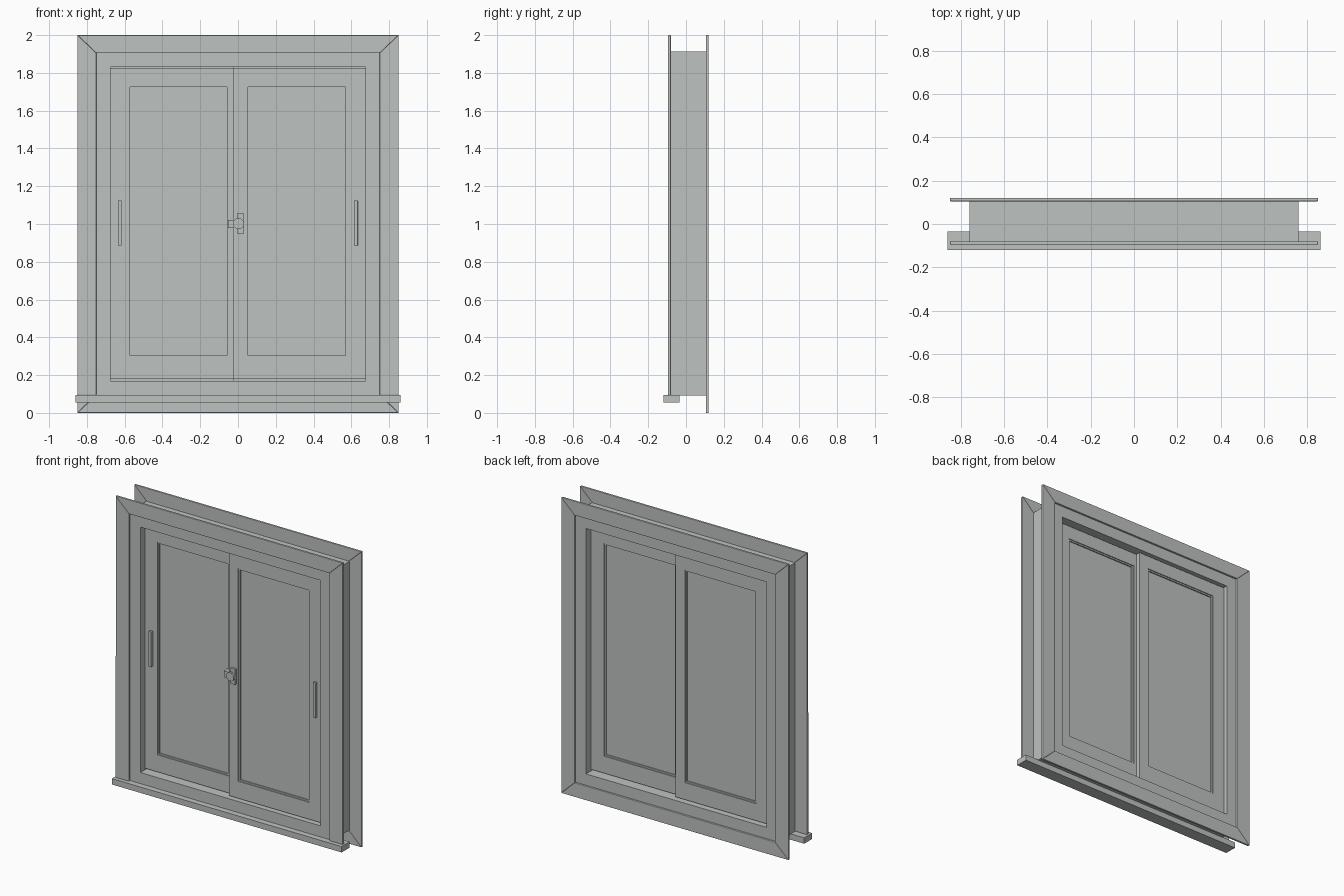
import bpy, bmesh, math
from mathutils import Matrix, Vector

if "Cube" in bpy.data.objects:
    bpy.data.objects.remove(bpy.data.objects["Cube"], do_unlink=True)

# One painted finish for the whole window
paint = bpy.data.materials.new("pale_grey_paint")
paint.use_nodes = True
grey = (0.51, 0.54, 0.525, 1)
paint.diffuse_color = grey
paint.node_tree.nodes["Principled BSDF"].inputs["Base Color"].default_value = grey


def finish(name, bm, bevel=0):
    bmesh.ops.recalc_face_normals(bm, faces=bm.faces)
    mesh = bpy.data.meshes.new(name)
    bm.to_mesh(mesh)
    bm.free()
    mesh.materials.append(paint)
    obj = bpy.data.objects.new(name, mesh)
    bpy.context.collection.objects.link(obj)
    if bevel:
        mod = obj.modifiers.new("soft_edges", "BEVEL")
        mod.width = bevel
        mod.segments = 2
        mod.limit_method = "ANGLE"
    return obj


def add_box(bm, x, y, z):
    size = [b - a for a, b in (x, y, z)]
    mid = Vector([(a + b) / 2 for a, b in (x, y, z)])
    bmesh.ops.create_cube(bm, size=1, matrix=Matrix.Translation(mid) @ Matrix.Diagonal((*size, 1)))


def box(name, x, y, z, bevel=0):
    bm = bmesh.new()
    add_box(bm, x, y, z)
    return finish(name, bm, bevel)


def prism(name, outline, y, bevel=0):
    """Extrude an (x, z) outline between two depths."""
    bm = bmesh.new()
    face = bm.faces.new([bm.verts.new((px, y[0], pz)) for px, pz in outline])
    ext = bmesh.ops.extrude_face_region(bm, geom=[face])
    verts = [v for v in ext["geom"] if isinstance(v, bmesh.types.BMVert)]
    bmesh.ops.translate(bm, verts=verts, vec=(0, y[1] - y[0], 0))
    return finish(name, bm, bevel)


# Mitred casing on both faces of the wall
OUT, IN, TOP, BOT = 0.85, 0.75, 1.905, 0.095
FRONT, BACK = (-0.095, -0.08), (0.105, 0.12)
for place, depth in (("front", FRONT), ("back", BACK)):
    prism(place + "_casing_top", [(-OUT, 2), (OUT, 2), (IN, TOP), (-IN, TOP)], depth, 0.003)
    foot = 0 if place == "back" else BOT
    for side, s in (("right", -1), ("left", 1)):
        prism(f"{place}_casing_{side}",
              [(s * OUT, 2), (s * IN, TOP), (s * IN, BOT), (s * OUT, foot)], depth, 0.003)
prism("back_casing_bottom", [(-OUT, 0), (OUT, 0), (IN, BOT), (-IN, BOT)], BACK, 0.003)

# Projecting sill
box("sill", (-0.86, 0.86), (-0.12, -0.035), (0.055, BOT))

# Deep box frame
DEPTH = (-0.08, 0.105)
OPEN = 0.675
for side, s in (("right", -1), ("left", 1)):
    box("jamb_" + side, sorted((s * OPEN, s * 0.76)), DEPTH, (0.093, 1.912))
box("frame_head", (-OPEN, OPEN), DEPTH, (1.83, 1.912))
box("frame_bottom", (-OPEN, OPEN), DEPTH, (0.093, 0.17))

# Sliding sashes, with a stepped bead and an inset pane
LOW, HIGH = 0.18, 1.825
PANE_LOW, PANE_HIGH = 0.295, 1.735


def ring(name, x, z, inner_x, inner_z, y):
    bm = bmesh.new()
    for xs in ((x[0], inner_x[0]), (inner_x[1], x[1])):
        add_box(bm, xs, y, z)
    for zs in ((z[0], inner_z[0]), (inner_z[1], z[1])):
        add_box(bm, inner_x, y, zs)
    return finish(name, bm)


def sash(side, x, pane_x, y):
    pane_z = (PANE_LOW, PANE_HIGH)
    ring(f"{side}_sash", x, (LOW, HIGH), pane_x, pane_z, y)
    glass_x = (pane_x[0] + 0.01, pane_x[1] - 0.01)
    glass_z = (PANE_LOW + 0.01, PANE_HIGH - 0.01)
    ring(f"{side}_bead", pane_x, pane_z, glass_x, glass_z, (y[0] + 0.006, y[1] - 0.006))
    box(f"{side}_pane", glass_x, (y[0] + 0.014, y[1] - 0.014), glass_z)
    # Running track closing the small gaps above and below
    mid = (y[0] + y[1]) / 2
    for place, z in (("lower", (0.17, LOW)), ("upper", (HIGH, 1.83))):
        box(f"{side}_{place}_track", x, (mid - 0.015, mid + 0.015), z)


sash("left", (-0.025, OPEN), (0.043, 0.578), (-0.06, 0.05))
sash("right", (-OPEN, 0.022), (-0.583, -0.047), (-0.03, 0.08))

# Slim pull handles
box("left_handle", (0.614, 0.634), (-0.075, -0.06), (0.885, 1.125), 0.002)
box("right_handle", (-0.636, -0.616), (-0.048, -0.03), (0.885, 1.125), 0.002)

# Latch at the meeting stiles
box("latch_plate", (-0.004, 0.031), (-0.075, -0.06), (0.95, 1.055))
box("latch_keeper", (-0.053, -0.02), (-0.075, -0.03), (0.98, 1.022))
step = math.tau / 8
prism("latch_knob", [(0.003 + 0.03 * math.cos((i + 0.5) * step),
                      1.002 + 0.03 * math.sin((i + 0.5) * step)) for i in range(8)],
      (-0.09, -0.06))
